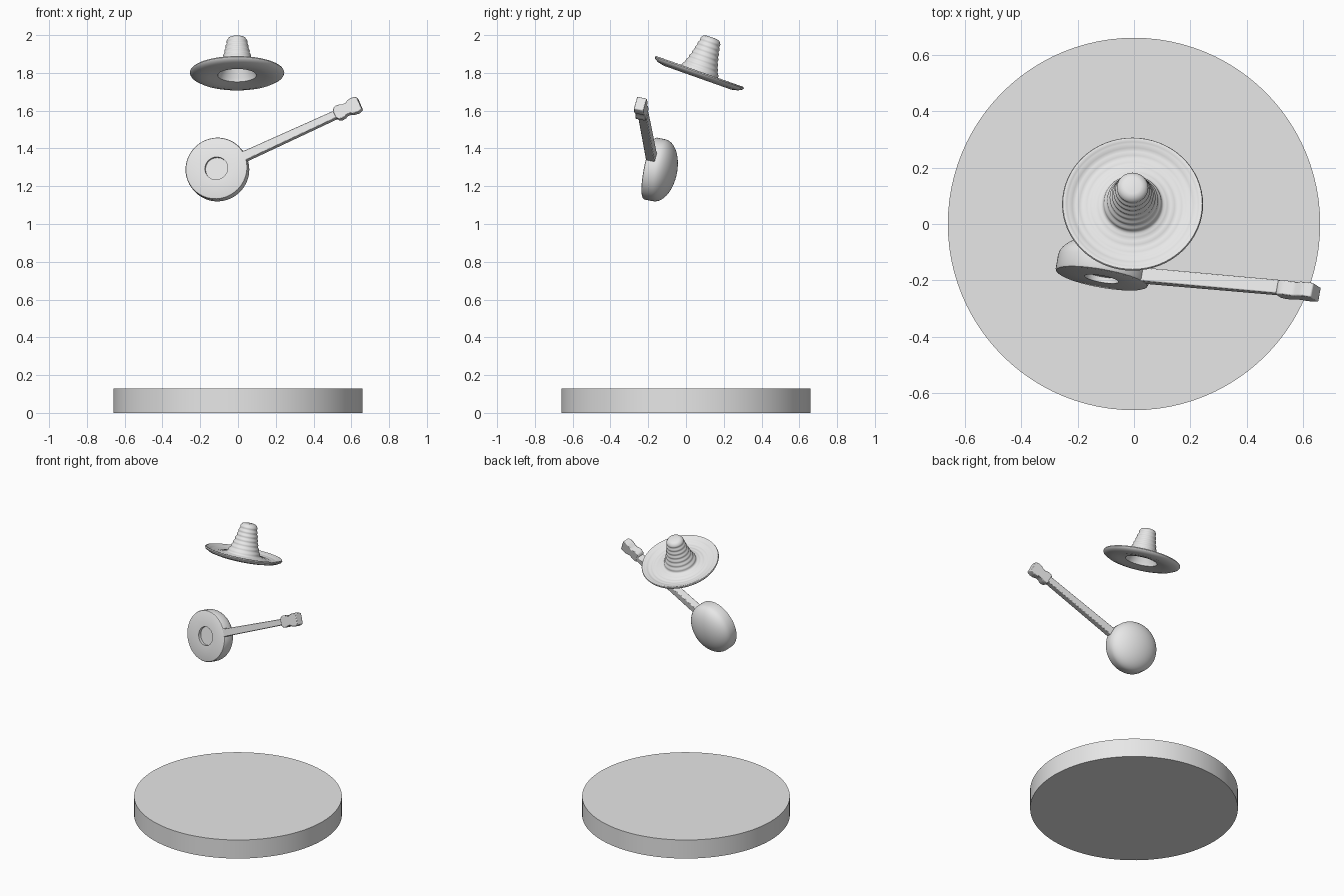
import bpy
import bmesh
from math import sin, cos, pi, radians
from mathutils import Matrix, Vector

cube = bpy.data.objects.get("Cube")
if cube:
    bpy.data.objects.remove(cube, do_unlink=True)

grey = bpy.data.materials.new("plain_grey")
grey.use_nodes = True
grey.diffuse_color = (0.8, 0.8, 0.8, 1)
grey.node_tree.nodes["Principled BSDF"].inputs["Base Color"].default_value = (0.8, 0.8, 0.8, 1)


def finish(name, bm, matrix, angle=35):
    bmesh.ops.remove_doubles(bm, verts=bm.verts[:], dist=0.00005)
    bmesh.ops.recalc_face_normals(bm, faces=bm.faces[:])
    mesh = bpy.data.meshes.new(name)
    bm.to_mesh(mesh)
    bm.free()
    mesh.materials.append(grey)
    obj = bpy.data.objects.new(name, mesh)
    bpy.context.collection.objects.link(obj)
    obj.matrix_world = matrix
    bpy.ops.object.select_all(action="DESELECT")
    obj.select_set(True)
    bpy.context.view_layer.objects.active = obj
    bpy.ops.object.shade_smooth_by_angle(angle=radians(angle))
    return obj


def lathe(name, profile, matrix, steps=64, angle=35):
    """Spin a (radius, height) profile around local z."""
    bm = bmesh.new()
    verts = [bm.verts.new((r, 0, h)) for r, h in profile]
    edges = [bm.edges.new(pair) for pair in zip(verts, verts[1:])]
    bmesh.ops.spin(bm, geom=verts + edges, cent=(0, 0, 0), axis=(0, 0, 1),
                   angle=2 * pi, steps=steps, use_merge=True)
    return finish(name, bm, matrix, angle)


def plate(name, half_outline, front, back, matrix):
    """Extrude a mirrored (length, half width) outline, with softened edges."""
    bm = bmesh.new()
    outline = half_outline + [(x, -w) for x, w in reversed(half_outline)]
    face = bm.faces.new([bm.verts.new((x, w, back)) for x, w in outline])
    side = bmesh.ops.extrude_face_region(bm, geom=[face])
    moved = [v for v in side["geom"] if isinstance(v, bmesh.types.BMVert)]
    bmesh.ops.translate(bm, verts=moved, vec=(0, 0, front - back))
    obj = finish(name, bm, matrix)
    bevel = obj.modifiers.new("soft_edges", "BEVEL")
    bevel.width = 0.004
    bevel.segments = 2
    return obj


# Round display base
lathe("base", [(0, 0), (0.66, 0), (0.66, 0.13), (0, 0.13)], Matrix(), 96)

# Straw hat: ribbed crown, dished brim with a raised rim, hollow inside
hat_matrix = Matrix.Translation((-0.005, 0.07, 1.80)) @ Matrix.Rotation(radians(-19.5), 4, "X")
crown = [(0, 0.2), (0.03, 0.199), (0.045, 0.194)]
for i in range(37):
    t = i / 36
    radius = 0.052 + 0.04 * t + 0.018 * t ** 4
    crown.append((radius + 0.0022 * sin(t * 14 * pi), 0.184 * (1 - t)))
brim = []
for i in range(1, 21):
    t = i / 20
    dish = -0.013 * sin(t * pi) + 0.008 * t ** 4
    brim.append((0.11 + 0.13 * t, dish + 0.0012 * sin(t * 10 * pi)))
rim = [(0.247, 0.007), (0.25, 0.001), (0.246, -0.007)]
under = [(0.225, -0.019), (0.19, -0.027), (0.15, -0.023), (0.102, -0.014)]
inside = [(0.098, 0.005), (0.083, 0.035), (0.06, 0.11), (0.042, 0.18), (0, 0.188)]
lathe("hat", crown + brim + rim + under + inside, hat_matrix, 64, 50)

# Shared frame of the instrument: x along the neck, z out of the front face
along = Vector((0.909, -0.08, 0.416)).normalized()
out = Vector((-0.18, -1, 0.2)).normalized()
across = out.cross(along)
frame = Matrix((along, across, out)).transposed().to_4x4()
frame = Matrix.Translation((-0.115, -0.195, 1.295)) @ frame

# Round body with a recessed sound hole and a bowl back
bowl = [(0.167 * cos(a), -0.055 - 0.092 * sin(a)) for a in (i * pi / 28 for i in range(14))]
body = [(0, -0.02), (0.061, -0.02), (0.061, 0), (0.158, 0), (0.164, -0.003), (0.167, -0.009)]
lathe("instrument_body", body + bowl + [(0, -0.147)], frame)

# Tapered neck and shaped head
plate("instrument_neck", [(0.15, 0.028), (0.18, 0.025), (0.7, 0.02)], -0.001, -0.05, frame)
head = [(0.69, 0.021), (0.7, 0.034), (0.715, 0.039), (0.735, 0.037), (0.75, 0.030),
        (0.768, 0.031), (0.785, 0.040), (0.81, 0.043), (0.835, 0.035)]
plate("instrument_head", head, 0.006, -0.046, frame)
